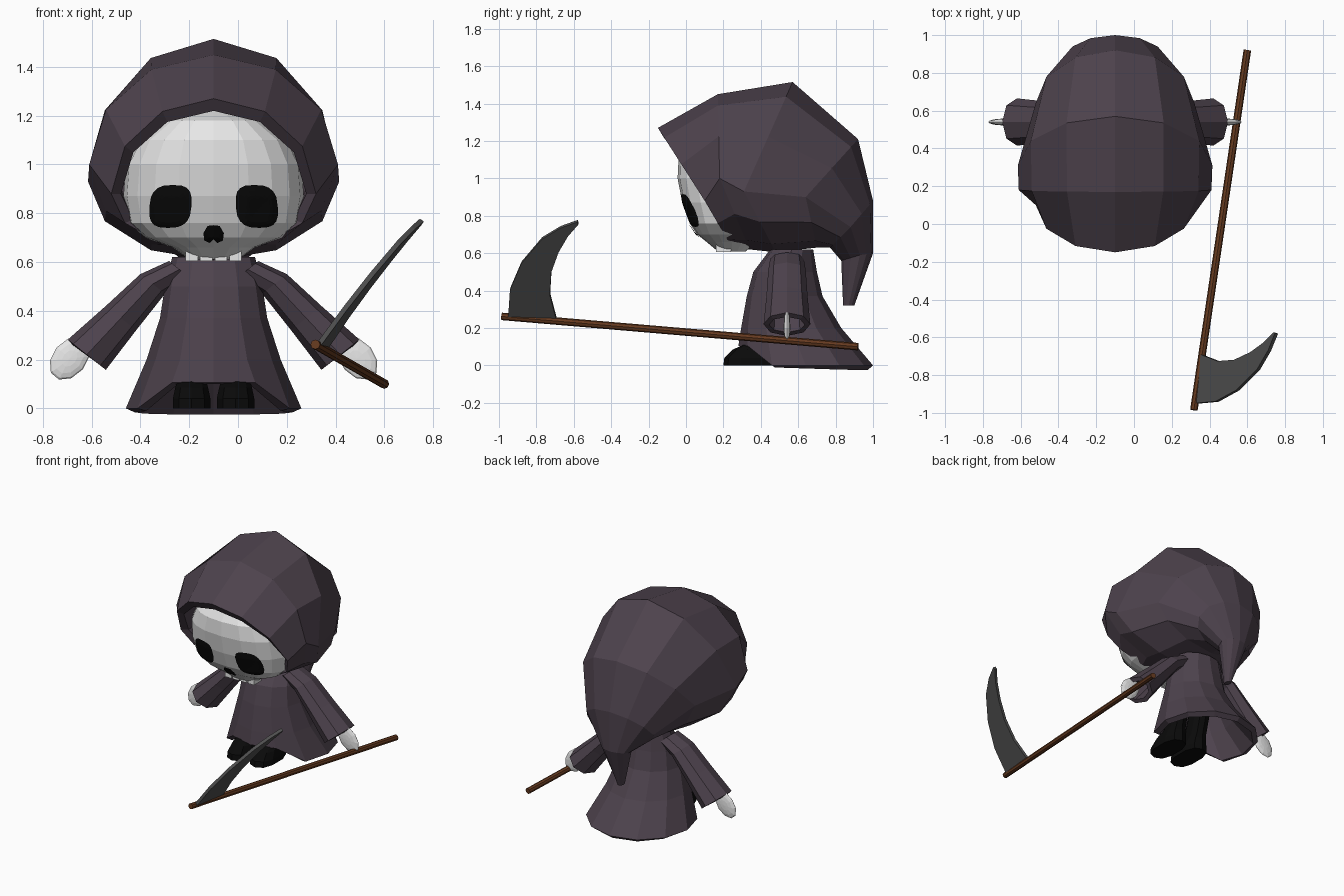
import bpy, bmesh
from math import sin, cos, pi, copysign
from mathutils import Vector, Matrix
from mathutils.bvhtree import BVHTree

if "Cube" in bpy.data.objects:
    bpy.data.objects.remove(bpy.data.objects["Cube"])

CX = -0.1      # the figure's own centre line


def material(name, r, g, b):
    m = bpy.data.materials.new(name)
    m.use_nodes = True
    m.diffuse_color = (r, g, b, 1)
    node = next(n for n in m.node_tree.nodes if n.type == "BSDF_PRINCIPLED")
    node.inputs["Base Color"].default_value = (r, g, b, 1)
    node.inputs["Roughness"].default_value = 0.9
    return m


CLOTH = material("dusky purple cloth", 0.075, 0.055, 0.074)
BONE = material("bone white", 0.8, 0.8, 0.8)
BLACK = material("black", 0.003, 0.003, 0.003)
WOOD = material("brown wood", 0.13, 0.042, 0.014)
STEEL = material("dark steel", 0.08, 0.08, 0.08)


def finish(bm, name, mat, thickness=0):
    bmesh.ops.recalc_face_normals(bm, faces=bm.faces)
    mesh = bpy.data.meshes.new(name)
    bm.to_mesh(mesh)
    mesh.materials.append(mat)
    ob = bpy.data.objects.new(name, mesh)
    bpy.context.collection.objects.link(ob)
    if thickness:
        mod = ob.modifiers.new("thickness", "SOLIDIFY")
        mod.thickness = thickness
        mod.offset = -1
    return ob


def loft(rings, cap_start=True, cap_end=True):
    """Closed rings of equal length joined by quads."""
    bm = bmesh.new()
    loops = [[bm.verts.new(p) for p in ring] for ring in rings]
    n = len(loops[0])
    for a, b in zip(loops, loops[1:]):
        for i in range(n):
            j = (i + 1) % n
            bm.faces.new((a[i], a[j], b[j], b[i]))
    if cap_start:
        bm.faces.new(loops[0])
    if cap_end:
        bm.faces.new(loops[-1])
    return bm


def flat_ring(cx, z, w, front, back, n=12, power=1.0):
    """Horizontal oval; a power below 1 makes it boxier."""
    out = []
    for i in range(n):
        s, c = sin(2 * pi * i / n), cos(2 * pi * i / n)
        s, c = (copysign(abs(v) ** power, v) for v in (s, c))
        out.append((cx + w * s, (front + back) / 2 - (back - front) / 2 * c, z))
    return out


def bent_ring(top, width, side, bottom, n=12):
    """Ring through a top, two side and a bottom point, given as (y, z)."""
    top, side, bottom = Vector(top), Vector(side), Vector(bottom)
    out = []
    for i in range(n):
        s, c = sin(2 * pi * i / n), cos(2 * pi * i / n)
        p = side.lerp(top if c > 0 else bottom, abs(c))
        out.append((CX + width * s, p.x, p.y))
    return out


# Hood: lining, rim, crown and hanging tail
hood = [
    ((.30, 1.25), .38, (.35, .90), (.40, .68)),
    ((-.12, 1.22), .38, (.13, .88), (.26, .67)),
    ((-.15, 1.27), .42, (.10, .88), (.24, .64)),
    ((.17, 1.45), .51, (.18, 1.0), (.34, .62)),
    ((.57, 1.515), .515, (.31, .93), (.48, .605)),
    ((.92, 1.21), .42, (.64, .90), (.70, .63)),
    ((1.0, .88), .26, (.88, .74), (.77, .63)),
    ((1.0, .60), .10, (.93, .59), (.83, .56)),
    ((.90, .32), .02, (.87, .32), (.84, .32)),
]
finish(loft([bent_ring(*r) for r in hood]), "hood", CLOTH)

# Skull: z, half width, front, back
skull = [
    (.61, .10, .17, .32), (.66, .17, .11, .38), (.70, .28, .06, .44),
    (.76, .35, .02, .50), (.87, .37, -.02, .55), (1.0, .36, -.045, .55),
    (1.1, .31, -.04, .50), (1.18, .20, .01, .40), (1.22, .08, .10, .30),
]
bm = loft([flat_ring(CX, *r, n=20, power=.8) for r in skull])
bmesh.ops.recalc_face_normals(bm, faces=bm.faces)
skull_tree = BVHTree.FromBMesh(bm)
finish(bm, "skull", BONE)

# Upper teeth
for i in range(4):
    bm = bmesh.new()
    bmesh.ops.create_cube(bm, size=1, matrix=Matrix.LocRotScale(
        (CX + (i - 1.5) * .06, .20, .635), None, (.05, .08, .06)))
    finish(bm, "tooth", BONE)


# Painted sockets laid over the skull's front
def face_plate(name, cx, cz, outline, rings=8):
    bm = bmesh.new()

    def on_skull(x, z):
        hit = skull_tree.ray_cast(Vector((x, -2, z)), Vector((0, 1, 0)))[0]
        return bm.verts.new((x, (hit.y if hit else .1) - .008, z))

    centre = on_skull(cx, cz)
    loops = [[on_skull(cx + x * k / rings, cz + z * k / rings)
              for x, z in outline] for k in range(1, rings + 1)]
    n = len(outline)
    for i in range(n):
        j = (i + 1) % n
        bm.faces.new((centre, loops[0][i], loops[0][j]))
        for a, b in zip(loops, loops[1:]):
            bm.faces.new((a[i], b[i], b[j], a[j]))
    finish(bm, name, BLACK)


def squarish(v):
    return copysign(abs(v) ** .7, v)


for side, name in ((-1, "right_eye_socket"), (1, "left_eye_socket")):
    oval = [(.086 * squarish(sin(pi * i / 10)) - side * .01 * cos(pi * i / 10),
             .088 * squarish(cos(pi * i / 10))) for i in range(20)]
    face_plate(name, CX + side * .177, .828, oval)
nose = [(0, .038), (.025, .035), (.042, .005), (.038, -.025), (.015, -.035), (0, -.02)]
nose += [(-x, z) for x, z in nose[-2:0:-1]]
face_plate("nose_hole", CX, .713, nose)

# Robe: z, half width, front, back; the hem is lifted over the feet
robe = [(.62, .17, .45, .68), (.50, .20, .36, .70), (.37, .22, .325, .73),
        (.20, .275, .295, .83), (0, .36, .28, 1.0)]
rings = [flat_ring(CX, *r) for r in robe]
rings[-1] = [(CX + (x - CX) * .95, y, .105) if y < .4 else (x, y, z)
             for x, y, z in rings[-1]]
finish(loft(rings, cap_end=False), "robe", CLOTH, .04)

# Sleeves, hands and boots, one of each per side
sleeve = [(.14, .57, .055, .09), (.25, .51, .065, .10), (.38, .37, .08, .11),
          (.52, .22, .10, .125)]
boot = [(0, .08, .20, .50), (.04, .08, .205, .50), (.085, .07, .25, .50),
        (.12, .06, .33, .50), (.35, .06, .40, .56)]
ARM_Y = .54
for side, label in ((-1, "right"), (1, "left")):
    across = Vector((side * .78, 0, .62))
    rings = []
    for x, z, r, ry in sleeve:
        mid = Vector((CX + side * x, ARM_Y, z))
        rings.append([mid + across * r * cos(pi * i / 4)
                      + Vector((0, ry * sin(pi * i / 4), 0)) for i in range(8)])
    finish(loft(rings, cap_end=False), label + "_sleeve", CLOTH, .03)

    bm = bmesh.new()
    bmesh.ops.create_uvsphere(bm, u_segments=10, v_segments=8, radius=1)
    along = Vector((side * .64, 0, -.77))
    turn = along.to_track_quat("X", "Y")
    bmesh.ops.transform(bm, verts=bm.verts, matrix=Matrix.LocRotScale(
        (CX + side * .59, ARM_Y, .205), turn, (.10, .07, .018)))
    finish(bm, label + "_hand", BONE)

    finish(loft([flat_ring(CX + side * .09, *r, n=10, power=.8) for r in boot]),
           label + "_boot", BLACK)

# Scythe pole
start, end = Vector((.317, -.985, .262)), Vector((.60, .92, .10))
bm = bmesh.new()
bmesh.ops.create_cone(bm, segments=8, cap_ends=True, radius1=.02, radius2=.02,
                      depth=(end - start).length)
bmesh.ops.transform(bm, verts=bm.verts, matrix=Matrix.LocRotScale(
    (start + end) / 2, (end - start).to_track_quat("Z", "Y"), None))
finish(bm, "scythe_pole", WOOD)

# Scythe blade: matching (y, z) points on the outer and inner edge
outer = [(-.95, .26), (-.94, .41), (-.88, .55), (-.77, .68), (-.67, .74), (-.58, .772)]
inner = [(-.69, .24), (-.727, .38), (-.72, .50), (-.68, .61), (-.63, .695), (-.575, .758)]
bm = bmesh.new()
edges = [[bm.verts.new((.33 + .15 * (y + .95) + .72 * (z - .26), y, z))
          for y, z in edge] for edge in (outer, inner)]
for i in range(len(outer) - 1):
    bm.faces.new((edges[0][i], edges[0][i + 1], edges[1][i + 1], edges[1][i]))
blade = finish(bm, "scythe_blade", STEEL, .02)
blade.modifiers["thickness"].offset = 0
